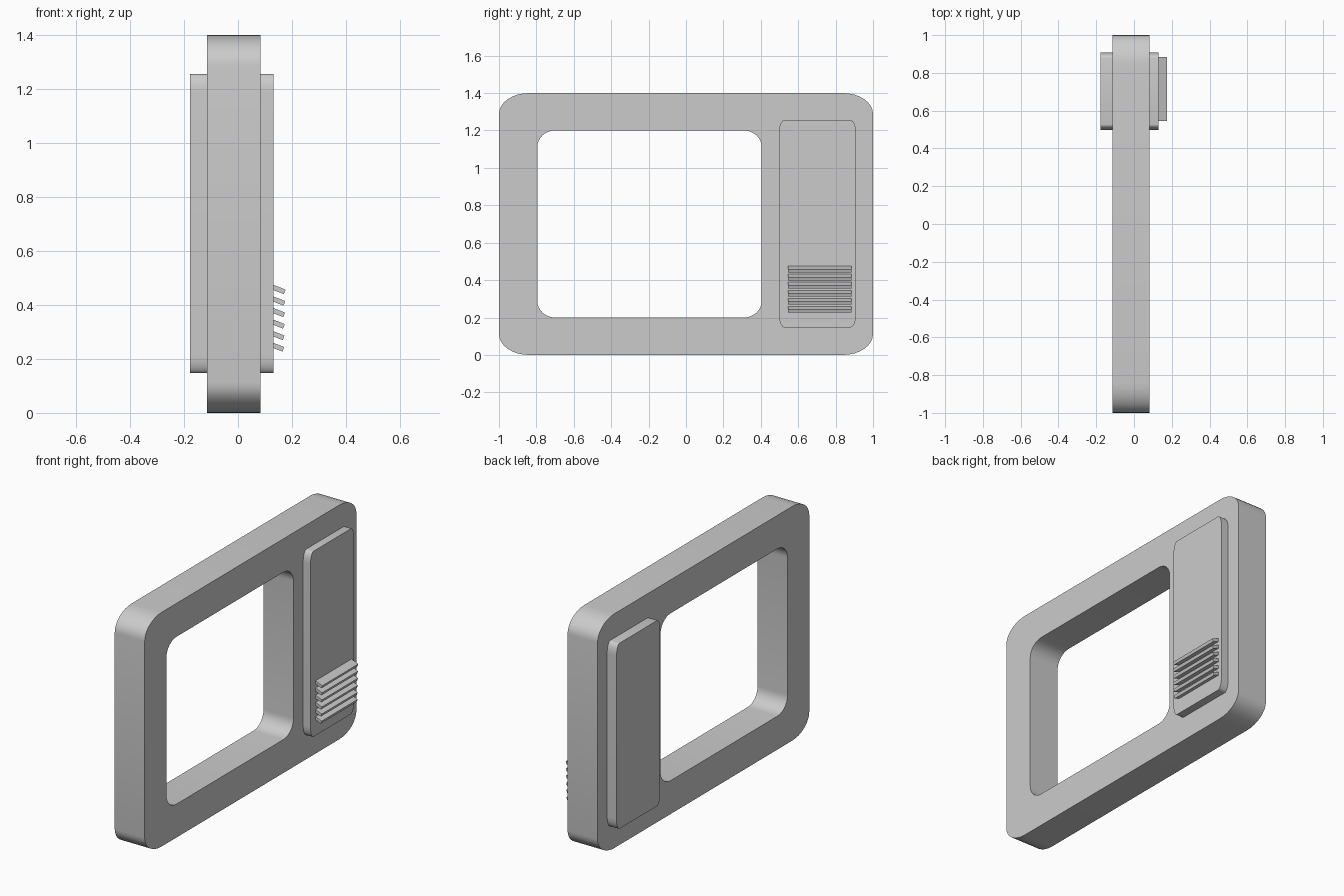
import bpy, bmesh, math

if "Cube" in bpy.data.objects:
    bpy.data.objects.remove(bpy.data.objects["Cube"])

SEG = 8  # steps per rounded corner


def rounded_loop(y0, y1, z0, z1, ry, rz):
    """Rounded rectangle in the YZ plane with elliptical corners."""
    corners = [(y1 - ry, z1 - rz, 0), (y0 + ry, z1 - rz, 90),
               (y0 + ry, z0 + rz, 180), (y1 - ry, z0 + rz, 270)]
    pts = []
    for cy, cz, start in corners:
        for i in range(SEG + 1):
            a = math.radians(start + 90 * i / SEG)
            pts.append((cy + ry * math.cos(a), cz + rz * math.sin(a)))
    return pts


def finish(name, bm):
    bmesh.ops.recalc_face_normals(bm, faces=bm.faces)
    mesh = bpy.data.meshes.new(name)
    bm.to_mesh(mesh)
    bm.free()
    obj = bpy.data.objects.new(name, mesh)
    bpy.context.collection.objects.link(obj)
    bpy.ops.object.select_all(action='DESELECT')
    obj.select_set(True)
    bpy.context.view_layer.objects.active = obj
    bpy.ops.object.shade_smooth_by_angle(angle=math.radians(30))
    return obj


def slab(name, x0, x1, outer, inner=None):
    """Extrude a YZ profile along X, optionally with a matching opening."""
    bm = bmesh.new()
    n = len(outer)

    def ring(x, pts):
        return [bm.verts.new((x, y, z)) for y, z in pts]

    def bridge(a, b):
        for i in range(n):
            j = (i + 1) % n
            bm.faces.new((a[i], a[j], b[j], b[i]))

    back, front = ring(x0, outer), ring(x1, outer)
    bridge(back, front)
    if inner:
        hole_back, hole_front = ring(x0, inner), ring(x1, inner)
        bridge(hole_back, hole_front)
        bridge(back, hole_back)
        bridge(front, hole_front)
    else:
        bm.faces.new(back)
        bm.faces.new(front)
    return finish(name, bm)


# Main frame with the window opening
slab("frame", -0.115, 0.083,
     rounded_loop(-1.0, 1.0, 0.0, 1.4, 0.16, 0.112),
     rounded_loop(-0.795, 0.405, 0.2, 1.2, 0.095, 0.09))

# Raised side panel, standing proud on both faces
slab("side_panel", -0.177, 0.131,
     rounded_loop(0.497, 0.909, 0.147, 1.256, 0.03, 0.067))

# Tilted vent slats on the panel, each with a slanted cross-section
for k in range(6):
    bm = bmesh.new()
    dx, dz = -0.001 * k, -0.0426 * k
    section = [(0.112, 0.482), (0.176, 0.457), (0.170, 0.440), (0.106, 0.465)]
    ends = [[bm.verts.new((x + dx, y, z + dz)) for x, z in section]
            for y in (0.545, 0.885)]
    bm.faces.new(ends[0])
    bm.faces.new(ends[1])
    for i in range(4):
        j = (i + 1) % 4
        bm.faces.new((ends[0][i], ends[0][j], ends[1][j], ends[1][i]))
    finish(f"vent_slat_{k + 1}", bm)
